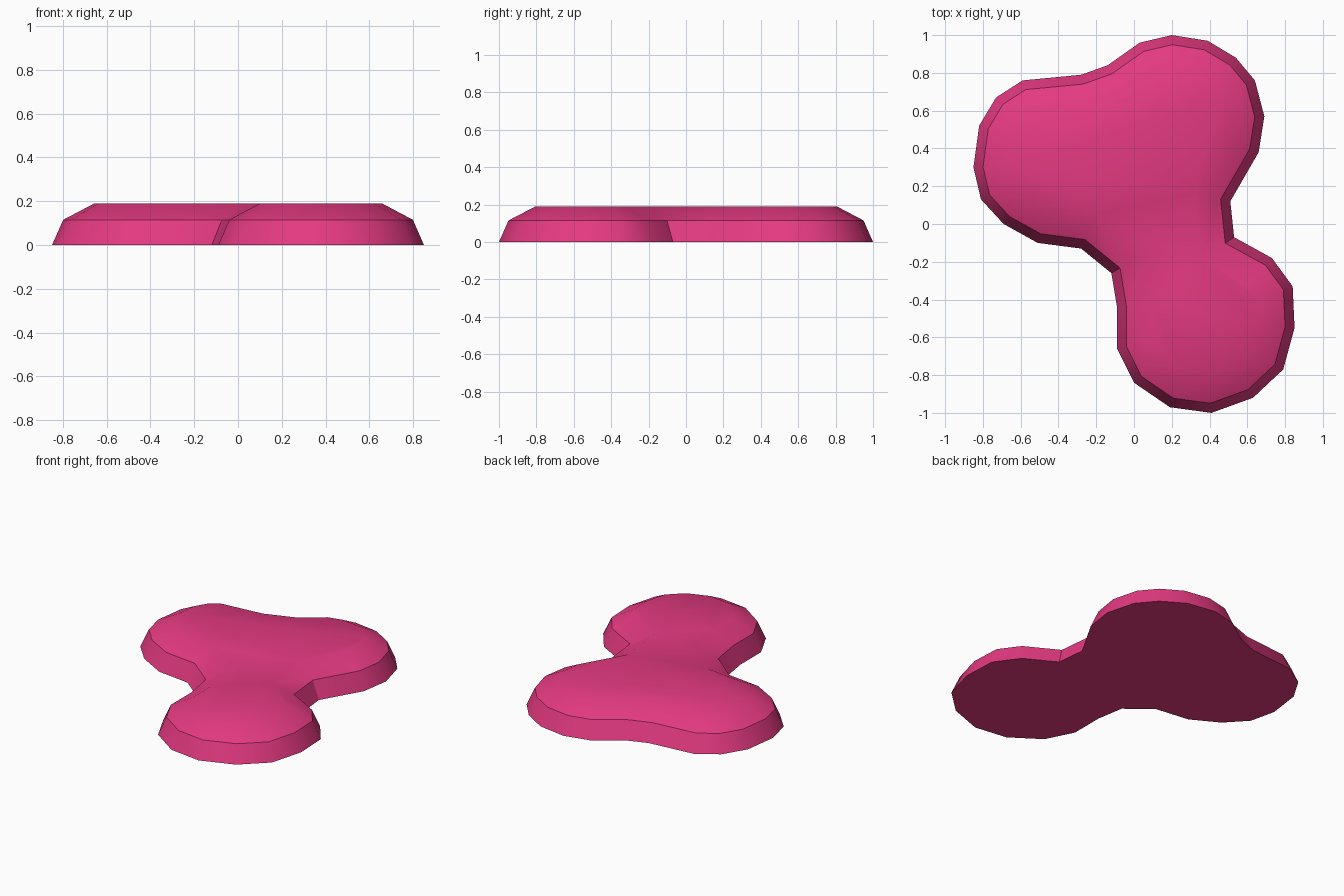
import bpy
import bmesh
import math
from mathutils import Vector

cube = bpy.data.objects.get("Cube")
if cube:
    bpy.data.objects.remove(cube, do_unlink=True)

pink = bpy.data.materials.new("pink")
pink.use_nodes = True
colour = (0.78, 0.042, 0.22, 1.0)
pink.diffuse_color = colour
pink.node_tree.nodes["Principled BSDF"].inputs["Base Color"].default_value = colour

# Footprint of the puddle, clockwise seen from above
OUTLINE = [
    (0.20, 1.00), (0.39, 0.97), (0.54, 0.88), (0.64, 0.76), (0.69, 0.57),
    (0.66, 0.38), (0.51, 0.12), (0.53, -0.07), (0.73, -0.18), (0.84, -0.33),
    (0.85, -0.55), (0.79, -0.77), (0.63, -0.92), (0.41, -1.00), (0.19, -0.97),
    (0.00, -0.84), (-0.09, -0.66), (-0.09, -0.44), (-0.12, -0.26), (-0.28, -0.13),
    (-0.51, -0.10), (-0.69, 0.00), (-0.81, 0.13), (-0.85, 0.30), (-0.82, 0.52),
    (-0.73, 0.67), (-0.59, 0.76), (-0.28, 0.79), (-0.14, 0.84), (0.03, 0.96),
]
# Height and inset of each level: base, rim, top
LEVELS = [(0.0, 0.0), (0.115, 0.05), (0.19, 0.19)]


def inset(points, distance):
    """Move every edge of a clockwise outline inward by the same distance."""
    pts = [Vector(p) for p in points]
    result = []
    for i, p in enumerate(pts):
        a = (p - pts[i - 1]).normalized()
        b = (pts[(i + 1) % len(pts)] - p).normalized()
        n1, n2 = Vector((a.y, -a.x)), Vector((b.y, -b.x))
        result.append(p + (n1 + n2) * distance / (1 + n1.dot(n2)))
    return result


# Stack the rings and bridge them
bm = bmesh.new()
rings = [[bm.verts.new((p.x, p.y, z)) for p in inset(OUTLINE, d)] for z, d in LEVELS]
count = len(OUTLINE)
for low, high in zip(rings, rings[1:]):
    for i in range(count):
        j = (i + 1) % count
        bm.faces.new((low[i], high[i], high[j], low[j]))
bm.faces.new(rings[0])
bm.faces.new(rings[-1][::-1])
bmesh.ops.recalc_face_normals(bm, faces=bm.faces)

mesh = bpy.data.meshes.new("puddle")
bm.to_mesh(mesh)
bm.free()
mesh.materials.append(pink)
puddle = bpy.data.objects.new("puddle", mesh)
bpy.context.collection.objects.link(puddle)

# Rounded top, crisp rim and base
bpy.ops.object.select_all(action='DESELECT')
puddle.select_set(True)
bpy.context.view_layer.objects.active = puddle
bpy.ops.object.shade_smooth_by_angle(angle=math.radians(32))
